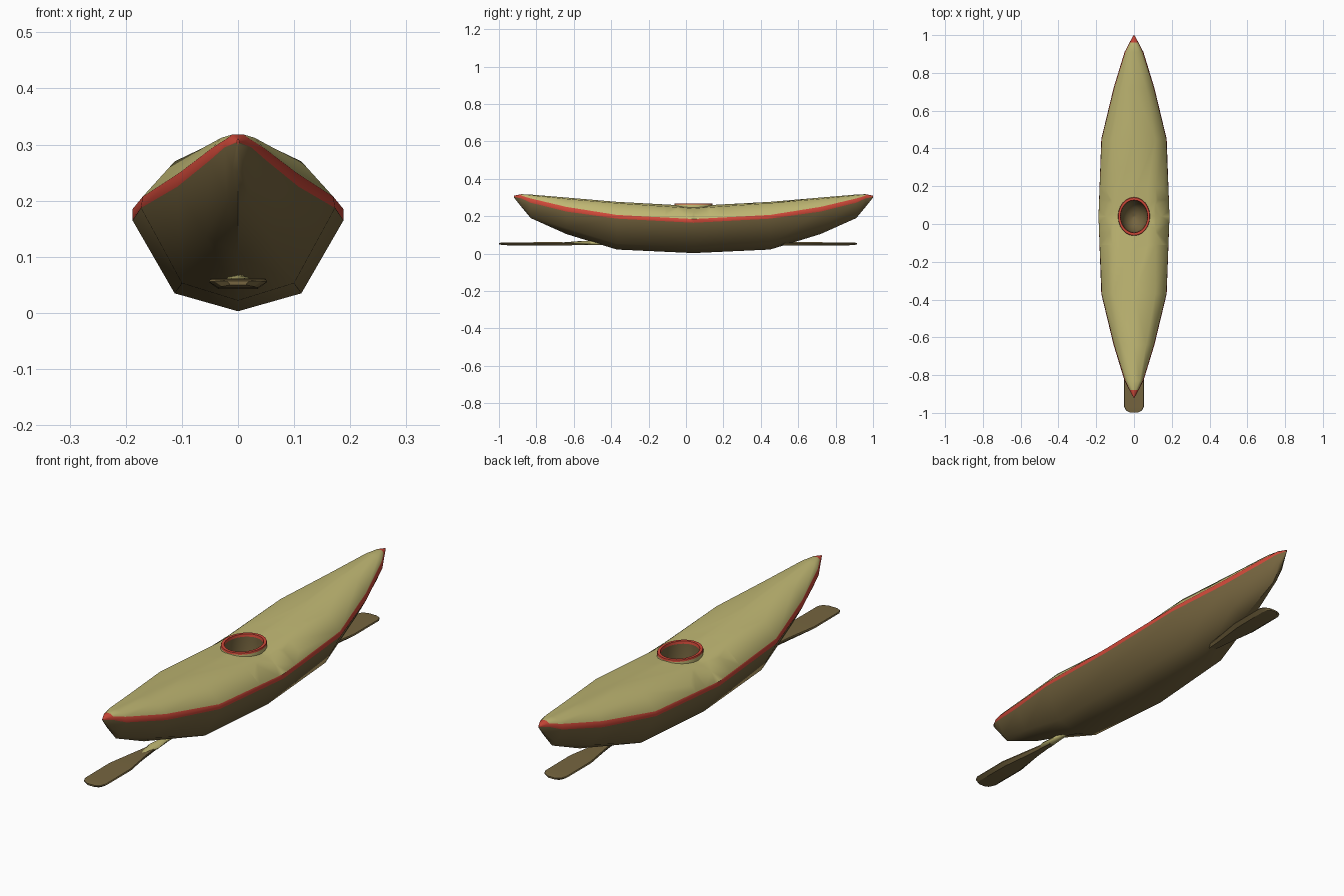
import bpy, bmesh
from math import sin, cos, pi
from mathutils import Vector

cube = bpy.data.objects.get("Cube")
if cube:
    bpy.data.objects.remove(cube, do_unlink=True)


def material(name, rgb):
    mat = bpy.data.materials.new(name)
    mat.use_nodes = True
    color = (*rgb, 1)
    mat.diffuse_color = color
    bsdf = mat.node_tree.nodes["Principled BSDF"]
    bsdf.inputs["Base Color"].default_value = color
    bsdf.inputs["Roughness"].default_value = 0.7
    return mat


MATERIALS = [material("olive brown", (0.18, 0.13, 0.05)),
             material("trim red", (0.62, 0.065, 0.04)),
             material("pale yellow", (0.52, 0.47, 0.17))]
BROWN, RED, YELLOW = range(3)
CENTER = 0.04


def loft(rings, rule, caps=None):
    """Join closed rings of points; rule(ring, segment) picks the colour."""
    bm = bmesh.new()
    rows = [[bm.verts.new(p) for p in ring] for ring in rings]
    count = len(rows[0])
    for i, (a, b) in enumerate(zip(rows, rows[1:])):
        for j in range(count):
            k = (j + 1) % count
            face = bm.faces.new((a[j], a[k], b[k], b[j]))
            face.material_index = rule(i, j)
    if caps is not None:
        for row in (rows[0], rows[-1]):
            bm.faces.new(row).material_index = caps
    bmesh.ops.recalc_face_normals(bm, faces=bm.faces)
    return bm


def finish(name, bm, angle=50):
    mesh = bpy.data.meshes.new(name)
    bm.to_mesh(mesh)
    bm.free()
    for mat in MATERIALS:
        mesh.materials.append(mat)
    obj = bpy.data.objects.new(name, mesh)
    bpy.context.collection.objects.link(obj)
    bpy.ops.object.select_all(action='DESELECT')
    obj.select_set(True)
    bpy.context.view_layer.objects.active = obj
    bpy.ops.object.shade_smooth_by_angle(angle=angle * pi / 180)
    return obj


# Hull sections: distance from middle, then keel, chine, trim, shoulder, ridge
SECTIONS = [
    (0, [(0, .003), (.113, .035), (.188, .165), (.188, .185), (.115, .242), (0, .255)]),
    (.41, [(0, .022), (.1, .053), (.173, .187), (.17, .207), (.113, .27), (0, .277)]),
    (.68, [(0, .105), (.058, .137), (.108, .225), (.104, .25), (.065, .293), (0, .3)]),
    (.87, [(0, .19), (.02, .207), (.05, .272), (.045, .295), (.03, .312), (0, .316)]),
    (.92, [(0, .25), (.01, .257), (.024, .295), (.021, .31), (.01, .318), (0, .318)]),
    (.96, [(0, .3), (.001, .301), (.002, .304), (.002, .307), (.001, .309), (0, .31)]),
]


def section_ring(y, half):
    other_side = [(-x, z) for x, z in half[-2:0:-1]]
    return [(x, y, z) for x, z in half + other_side]


stations = [(-d, half) for d, half in SECTIONS[:0:-1]] + SECTIONS
last = len(stations) - 2


def hull_color(i, j):
    band = min(j, 9 - j)
    if band < 2:
        return BROWN
    return RED if band == 2 or i in (0, last) else YELLOW


hull = loft([section_ring(CENTER + d, half) for d, half in stations], hull_color, RED)

# Cockpit opening cut through the deck
RIM_X, RIM_Y = 0.085, 0.102


def near_deck():
    faces = [f for f in hull.faces if f.material_index == YELLOW
             and abs(f.calc_center_median().y - CENTER) < 0.15]
    return list({e for f in faces for e in (*f.verts, *f.edges, f)})


for side in (-1, 1):
    bmesh.ops.bisect_plane(hull, geom=hull.verts[:] + hull.edges[:] + hull.faces[:],
                           plane_co=(0, CENTER + side * 0.15, 0), plane_no=(0, 1, 0))
planes = []
for n in range(12):
    a = 2 * pi * n / 12
    co = Vector((0.86 * RIM_X * cos(a), CENTER + 0.86 * RIM_Y * sin(a), 0))
    no = Vector((cos(a) / RIM_X, sin(a) / RIM_Y, 0)).normalized()
    planes.append((co, no))
    bmesh.ops.bisect_plane(hull, geom=near_deck(), plane_co=co, plane_no=no)
hole = [f for f in hull.faces if f.material_index == YELLOW
        and all((f.calc_center_median() - co).dot(no) < 0 for co, no in planes)]
bmesh.ops.delete(hull, geom=hole, context='FACES')
finish("hull", hull)


# Cockpit rim and the well inside it
def oval(scale, z, count=24):
    return [(scale * RIM_X * cos(2 * pi * n / count),
             CENTER + scale * RIM_Y * sin(2 * pi * n / count), z) for n in range(count)]


rim_profile = [(1, .238), (1, .262), (.98, .269), (.85, .269), (.83, .258)]
finish("cockpit_rim", loft([oval(*p) for p in rim_profile],
                           lambda i, j: YELLOW if i == 0 else RED), 40)
well_profile = [(.83, .258), (.83, .2), (.75, .15), (.5, .11), (.2, .095), (.01, .09)]
well = loft([oval(*p) for p in well_profile], lambda i, j: BROWN)
well.normal_update()
if sum(f.normal.z for f in well.faces) < 0:
    bmesh.ops.reverse_faces(well, faces=well.faces)
finish("cockpit_well", well, 60)

# Paddle: two blades and a shaft with flared ends
PADDLE_Y = -0.042
BLADE = [(.5, .012, .058, .046), (.62, .028, .061, .044), (.76, .052, .061, .043),
         (.925, .052, .06, .045), (.945, .042, .059, .047), (.957, .02, .057, .05)]


def blade_ring(side, d, w, top, low):
    y = PADDLE_Y + side * d
    mid = (top + low) / 2 + 0.003
    return [(-w, y, mid), (-w * .95, y, top), (w * .95, y, top),
            (w, y, mid), (w * .68, y, low), (-w * .68, y, low)]


for side, name in ((-1, "front_paddle_blade"), (1, "back_paddle_blade")):
    rings = [blade_ring(side, *row) for row in BLADE]
    finish(name, loft(rings, lambda i, j: BROWN, BROWN), 30)

FLARE = [(.44, .012, .012), (.53, .025, .01), (.62, .004, .003)]
shaft_rows = [(-d, w, h) for d, w, h in FLARE[::-1]] + FLARE
shaft = [[(w * cos(pi * n / 4), PADDLE_Y + d, .057 + h * sin(pi * n / 4)) for n in range(8)]
         for d, w, h in shaft_rows]
finish("paddle_shaft", loft(shaft, lambda i, j: YELLOW, YELLOW))
